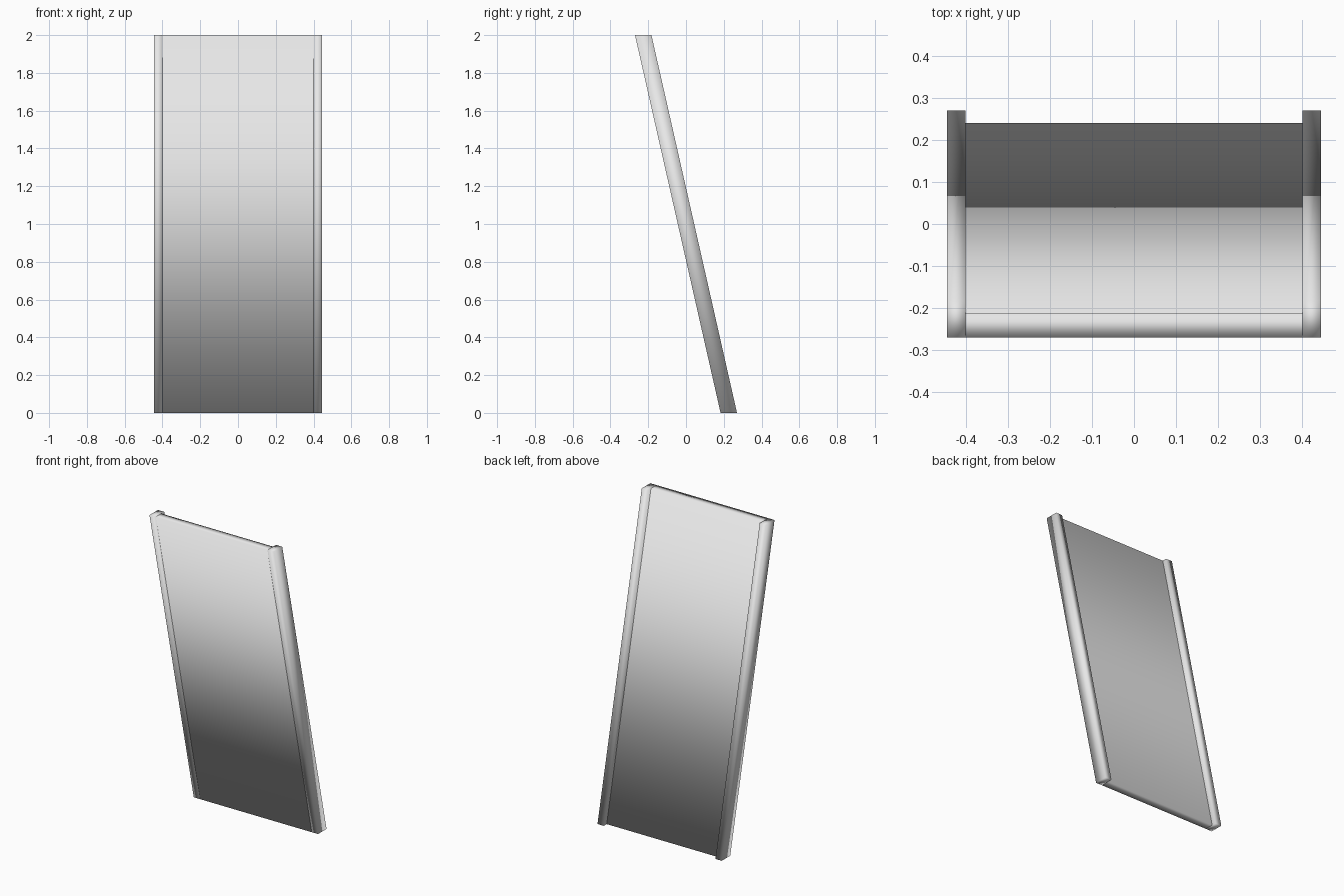
import bpy
import bmesh

cube = bpy.data.objects.get("Cube")
if cube:
    bpy.data.objects.remove(cube, do_unlink=True)

HEIGHT = 2.0
TOP_FRONT = -0.27      # front edge at the top
BOTTOM_FRONT = 0.183   # front edge at the floor

grey = bpy.data.materials.new("plain_grey")
grey.use_nodes = True
grey.diffuse_color = (0.8, 0.8, 0.8, 1)
grey.node_tree.nodes["Principled BSDF"].inputs["Base Color"].default_value = (0.8, 0.8, 0.8, 1)


def leaning_board(name, x_min, x_max, depth, capped):
    """Slanted board with level ends, swept across x from a side profile."""
    profile = [(BOTTOM_FRONT, 0), (BOTTOM_FRONT + depth, 0),
               (TOP_FRONT + depth, HEIGHT), (TOP_FRONT, HEIGHT)]
    bm = bmesh.new()
    near = [bm.verts.new((x_min, y, z)) for y, z in profile]
    far = [bm.verts.new((x_max, y, z)) for y, z in profile]
    for i in range(4):
        j = (i + 1) % 4
        bm.faces.new((near[i], near[j], far[j], far[i]))
    if capped:
        bm.faces.new(near[::-1])
        bm.faces.new(far)
    bmesh.ops.recalc_face_normals(bm, faces=bm.faces)
    for face in bm.faces:
        face.smooth = True
    mesh = bpy.data.meshes.new(name)
    bm.to_mesh(mesh)
    bm.free()
    mesh.materials.append(grey)
    obj = bpy.data.objects.new(name, mesh)
    bpy.context.collection.objects.link(obj)
    return obj


# Thin panel, its ends closed off by the rails
leaning_board("panel", -0.4, 0.4, 0.057, False)

# Deeper rails along both sides, flush with the panel at the front
leaning_board("left_rail", 0.4, 0.445, 0.087, True)
leaning_board("right_rail", -0.445, -0.4, 0.087, True)
